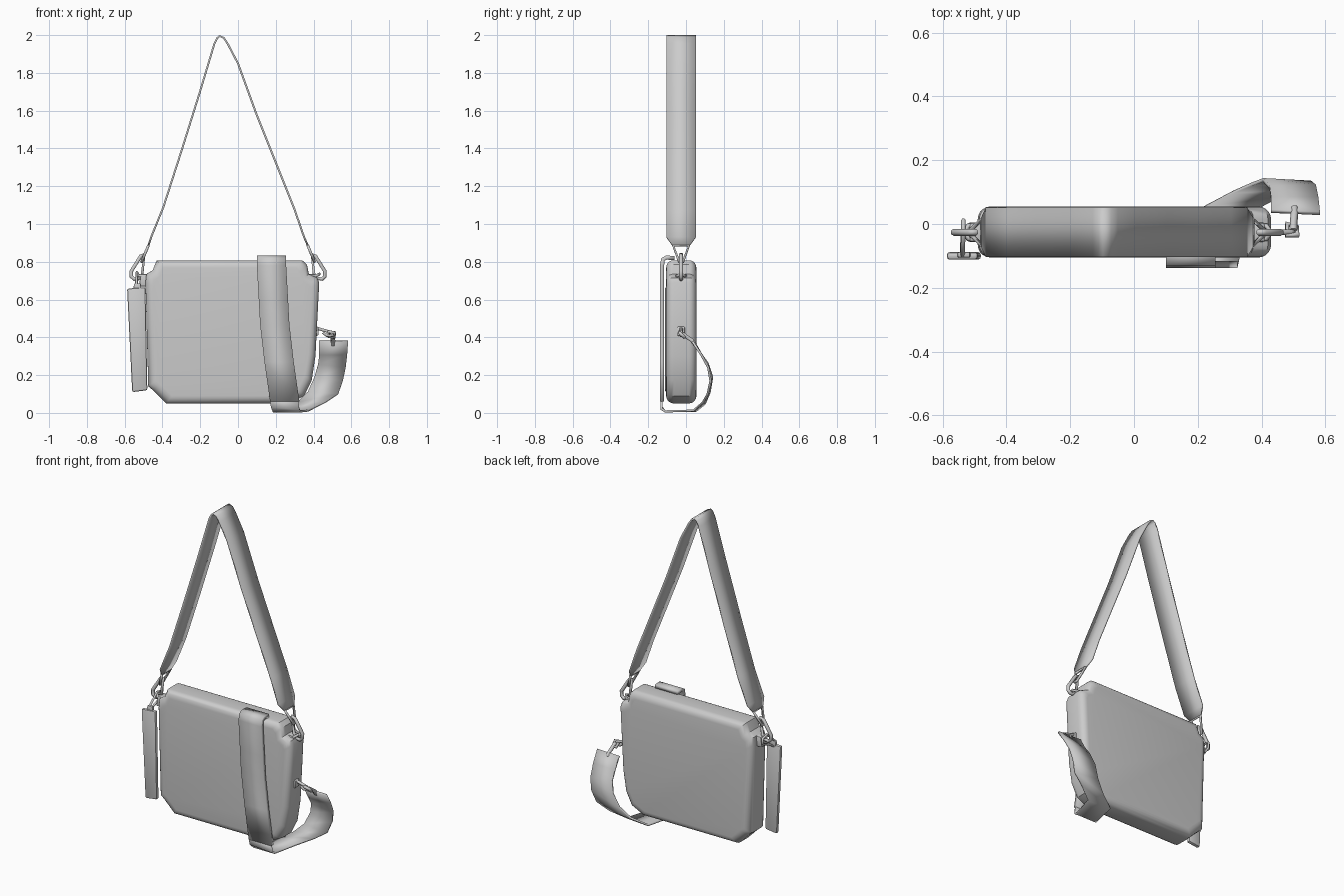
import bpy, bmesh, math
from mathutils import Vector

if "Cube" in bpy.data.objects:
    bpy.data.objects.remove(bpy.data.objects["Cube"])

YC = -0.026  # mid-depth of the bag


def finish(name, bm, angle=40):
    bmesh.ops.recalc_face_normals(bm, faces=bm.faces)
    me = bpy.data.meshes.new(name)
    bm.to_mesh(me)
    bm.free()
    ob = bpy.data.objects.new(name, me)
    bpy.context.collection.objects.link(ob)
    bpy.ops.object.select_all(action='DESELECT')
    ob.select_set(True)
    bpy.context.view_layer.objects.active = ob
    bpy.ops.object.shade_smooth_by_angle(angle=math.radians(angle))
    return ob


def ribbon(name, pairs, thick):
    """Strip through pairs of edge points, given thickness."""
    bm = bmesh.new()
    rows = [[bm.verts.new(p) for p in pr] for pr in pairs]
    for a, b in zip(rows, rows[1:]):
        bm.faces.new((a[0], a[1], b[1], b[0]))
    ob = finish(name, bm)
    m = ob.modifiers.new("thickness", 'SOLIDIFY')
    m.thickness = thick
    m.offset = 0
    return ob


def wire(name, pts, r=0.009, cyclic=True):
    cu = bpy.data.curves.new(name, 'CURVE')
    cu.dimensions = '3D'
    cu.bevel_depth = r
    cu.bevel_resolution = 1
    cu.use_fill_caps = True
    sp = cu.splines.new('POLY')
    sp.points.add(len(pts) - 1)
    for p, c in zip(sp.points, pts):
        p.co = (*c, 1)
    sp.use_cyclic_u = cyclic
    ob = bpy.data.objects.new(name, cu)
    bpy.context.collection.objects.link(ob)
    bpy.ops.object.select_all(action='DESELECT')
    ob.select_set(True)
    bpy.context.view_layer.objects.active = ob
    bpy.ops.object.convert(target='MESH')
    return ob


def block(name, quad, y0, y1, bevel):
    """Extruded xz outline with softened edges."""
    bm = bmesh.new()
    f = bm.faces.new([bm.verts.new((x, y0, z)) for x, z in quad])
    r = bmesh.ops.extrude_face_region(bm, geom=[f])
    for v in r['geom']:
        if isinstance(v, bmesh.types.BMVert):
            v.co.y = y1
    bmesh.ops.bevel(bm, geom=bm.edges[:], offset=bevel, segments=2, affect='EDGES', profile=0.5)
    return finish(name, bm)


# Bag body: outline lofted through depth with rounded front and back rims
outline = [(-0.38, .05), (0.27, .05), (0.35, .09), (0.39, .17), (0.41, .3), (0.43, .69),
           (0.42, .715), (0.375, .735), (0.365, .785), (0.34, .808), (-0.43, .808),
           (-0.452, .755), (-0.485, .735), (-0.49, .69), (-0.475, .14), (-0.45, .12)]
cx, cz, rim, n = -0.03, 0.43, 0.04, 5
angs = [i * math.pi / 2 / n for i in range(n + 1)]
front = [(-0.105 + rim * (1 - math.sin(a)), rim * (1 - math.cos(a))) for a in reversed(angs)]
back = [(0.055 - rim * (1 - math.sin(a)), rim * (1 - math.cos(a))) for a in angs]
bm = bmesh.new()
rings = [[bm.verts.new((cx + (x - cx) * (1 - d / .46), y, cz + (z - cz) * (1 - d / .38)))
          for x, z in outline] for y, d in front + back]
for a, b in zip(rings, rings[1:]):
    for i in range(len(outline)):
        j = (i + 1) % len(outline)
        bm.faces.new((a[i], a[j], b[j], b[i]))
bm.faces.new(rings[0])
bm.faces.new(rings[-1])
finish("bag_body", bm, 35)

# Shoulder strap: (x, z, half width)
path = [(-0.475, .885, .045), (-0.46, .93, .078), (-0.395, 1.09, .078), (-0.3, 1.385, .078),
        (-0.2, 1.705, .078), (-0.125, 1.955, .078), (-0.11, 1.985, .078), (-0.097, 1.995, .078),
        (-0.075, 1.985, .078), (-0.055, 1.955, .078), (0, 1.85, .078), (0.1, 1.575, .078),
        (0.2, 1.325, .078), (0.3, 1.075, .078), (0.35, .93, .078), (0.37, .885, .045)]
ribbon("shoulder_strap", [((x, YC - w, z), (x, YC + w, z)) for x, z, w in path], 0.01)

# Strap hardware at both top corners
for side, s, ox in (("left", -1, -0.485), ("right", 1, 0.38)):
    P = lambda dx, dy, z: (ox + s * dx, YC + dy, z)
    wire(side + "_strap_ring", [P(-.01, -.042, .885), P(-.01, .042, .885), P(.025, .01, .8), P(.025, -.01, .8)], .008)
    wire(side + "_snap_hook", [P(.01, 0, .84), P(.03, 0, .83), P(.08, 0, .75), P(.08, 0, .722),
                               P(.065, 0, .708), P(.025, 0, .715)], .011)
    wire(side + "_corner_loop", [P(-.02, -.025, .72), P(.035, -.02, .725), P(.05, 0, .735),
                                 P(.035, .02, .725), P(-.02, .025, .72)], .008, False)
    block(side + "_corner_tab", [(ox - .04, .67), (ox + .04, .67), (ox + .03, .735), (ox - .03, .735)],
          YC - .03, YC + .03, .008)

# Hanging tag with its cord
block("hanging_tag", [(-0.56, .11), (-0.48, .12), (-0.49, .665), (-0.587, .658)], -0.112, -0.088, .009)
wire("tag_cord", [(-0.538, -.1, .64), (-0.538, -.1, .68), (-0.535, -.03, .745), (-0.535, .012, .735),
                  (-0.535, .012, .7), (-0.538, -.06, .67)], .007)
block("tag_cord_bar", [(-0.555, .65), (-0.512, .65), (-0.515, .685), (-0.55, .685)], -0.105, -0.088, .004)

# Front strap: over the top edge, down the face, under the bag and out behind
flat = [(.10, -.06, .82), (.10, -.105, .822), (.10, -.122, .812), (.10, -.127, .78), (.11, -.127, .6),
        (.117, -.127, .47), (.14, -.127, .27), (.17, -.127, .06)]
ribbon("front_strap", [((x, y, z), (x + .155, y, z)) for x, y, z in flat], 0.022)
ribbon("trailing_strap", [((.165, -.13, .09), (.32, -.13, .06)),
                          ((.175, -.13, .03), (.325, -.13, .02)),
                          ((.185, -.11, .008), (.33, -.11, .008)),
                          ((.22, .055, .012), (.37, .04, .012)),
                          ((.31, .10, .05), (.46, .09, .055)),
                          ((.37, .125, .11), (.53, .115, .1)),
                          ((.405, .138, .19), (.555, .13, .17)),
                          ((.425, .115, .26), (.57, .118, .24)),
                          ((.43, .08, .31), (.578, .08, .31)),
                          ((.43, .04, .38), (.583, .033, .38))], 0.012)

# Side clip joining the trailing strap to the bag
wire("clip_stem", [(.503, .05, .36), (.503, .03, .385), (.5, .0, .405), (.5, -.02, .42)], .012, False)
wire("clip_ring", [(.48, .0, .405), (.51, -.01, .40), (.512, -.035, .425), (.48, -.035, .43)], .009)
wire("clip_hook", [(.41, YC, .45), (.49, YC, .428), (.505, YC, .41), (.47, YC, .41), (.45, YC, .425)], .009, False)
block("side_tab", [(.40, .405), (.427, .41), (.427, .455), (.40, .46)], YC - .02, YC + .02, .006)
